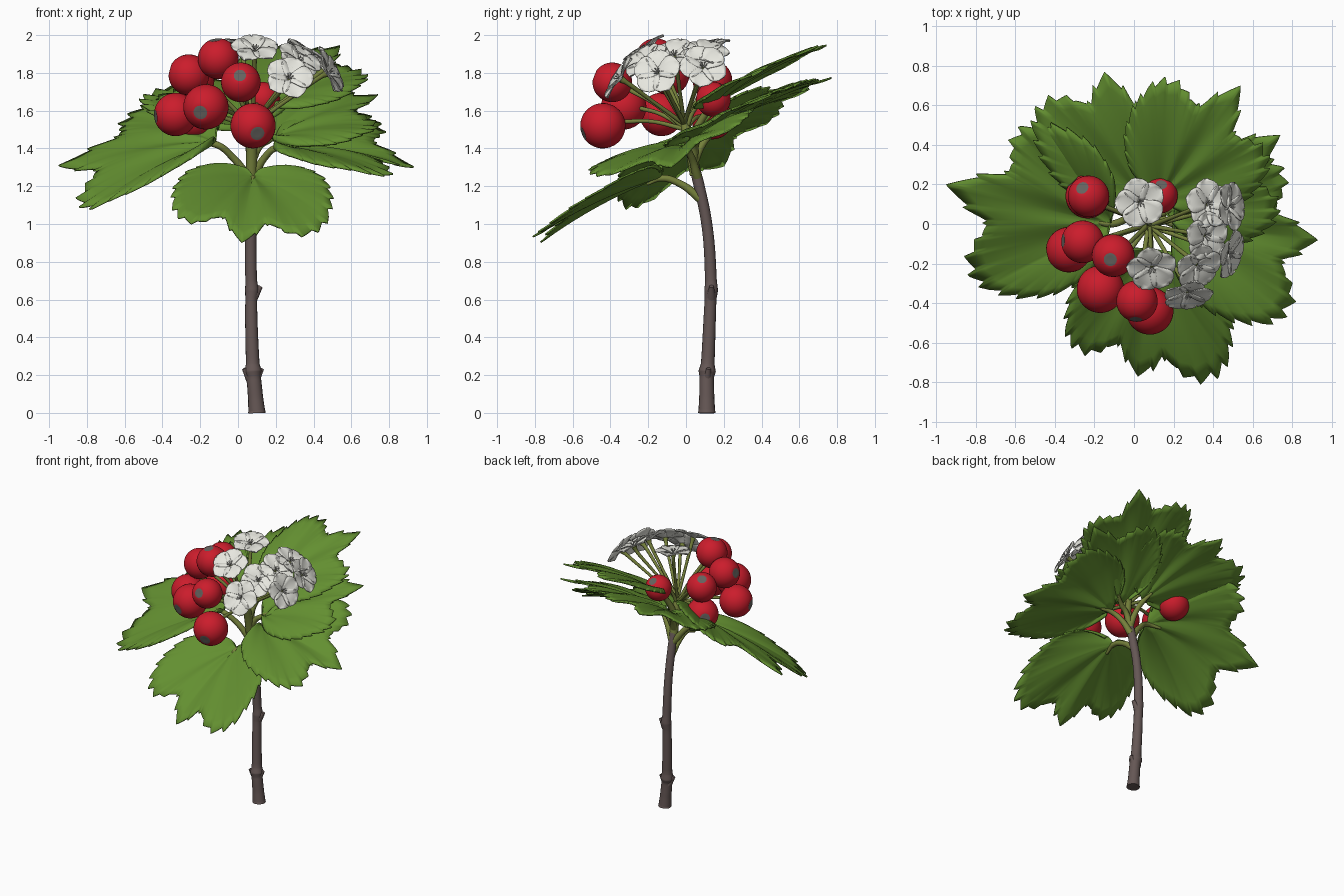
import bpy, bmesh, math
from mathutils import Vector, Matrix

if "Cube" in bpy.data.objects:
    bpy.data.objects.remove(bpy.data.objects["Cube"])


def mat(name, rgb):
    m = bpy.data.materials.new(name)
    m.diffuse_color = (*rgb, 1)
    m.use_nodes = True
    m.node_tree.nodes["Principled BSDF"].inputs["Base Color"].default_value = m.diffuse_color
    return m


LEAF = mat("leaf green", (0.125, 0.275, 0.03))
STALK = mat("stalk olive", (0.18, 0.22, 0.045))
BARK = mat("bark brown", (0.13, 0.095, 0.09))
RED = mat("berry red", (0.60, 0.012, 0.025))
GREY = mat("calyx grey", (0.13, 0.125, 0.115))
WHITE = mat("petal white", (0.80, 0.80, 0.74))


def add(name, bm, mats, smooth=True):
    me = bpy.data.meshes.new(name)
    bm.to_mesh(me)
    bm.free()
    for m in mats:
        me.materials.append(m)
    for p in me.polygons:
        p.use_smooth = smooth
    ob = bpy.data.objects.new(name, me)
    bpy.context.collection.objects.link(ob)
    return ob


def tube(name, pts, radii, m, sides=4):
    """Smooth tapered tube through the points."""
    cu = bpy.data.curves.new(name, 'CURVE')
    cu.dimensions = '3D'
    cu.bevel_depth = 1
    cu.bevel_resolution = sides
    cu.use_fill_caps = True
    cu.resolution_u = 8
    sp = cu.splines.new('BEZIER')
    sp.bezier_points.add(len(pts) - 1)
    for b, p, r in zip(sp.bezier_points, pts, radii):
        b.co = p
        b.radius = r
        b.handle_left_type = b.handle_right_type = 'AUTO'
    ob = bpy.data.objects.new(name, cu)
    bpy.context.collection.objects.link(ob)
    bpy.context.view_layer.update()
    me = bpy.data.meshes.new_from_object(ob.evaluated_get(bpy.context.evaluated_depsgraph_get()))
    bpy.data.objects.remove(ob)
    me.materials.clear()
    me.materials.append(m)
    for p in me.polygons:
        p.use_smooth = True
    bpy.context.collection.objects.link(bpy.data.objects.new(name, me))


def lerp_table(tab, x):
    for (x0, y0), (x1, y1) in zip(tab, tab[1:]):
        if x <= x1:
            return y0 + (y1 - y0) * (x - x0) / (x1 - x0)
    return tab[-1][1]


def frame(pos, direction):
    q = Vector(direction).to_track_quat('Z', 'Y')
    return Matrix.Translation(pos) @ q.to_matrix().to_4x4()


# Woody stem with swollen nodes and buds
tube("stem", [(0.10, 0.11, 0), (0.093, 0.11, 0.08), (0.083, 0.11, 0.19), (0.08, 0.112, 0.22), (0.078, 0.115, 0.26),
              (0.07, 0.13, 0.6), (0.073, 0.133, 0.65), (0.07, 0.132, 0.7), (0.068, 0.113, 0.98), (0.07, 0.07, 1.2),
              (0.072, 0.045, 1.3)],
     [0.045, 0.04, 0.038, 0.046, 0.036, 0.031, 0.036, 0.031, 0.029, 0.029, 0.028], BARK, 6)
tube("stem_foot", [(0.10, 0.11, 0.0), (0.10, 0.11, 0.022)], [0.047, 0.042], BARK, 6)
for i, (p, q) in enumerate([((0.07, 0.115, 0.17), (0.032, 0.10, 0.235)), ((0.09, 0.11, 0.17), (0.127, 0.12, 0.235)),
                            ((0.08, 0.133, 0.61), (0.12, 0.135, 0.67))]):
    tube("bud_%d" % i, [p, q], [0.026, 0.012], BARK)
# Green flower stalk on top of the stem
HUB = Vector((0.075, 0.0, 1.5))
tube("flower_stalk", [(0.071, 0.05, 1.26), (0.073, 0.025, 1.4), HUB, (0.08, -0.015, 1.56)],
     [0.03, 0.029, 0.028, 0.012], STALK)

# Lobed, toothed leaves: (attach, blade base, tip x/y, slopes, side fold, margin lift, left and right lobe scale)
OUTLINE = [(0, 1.0), (6, 0.95), (10, 0.87), (14, 0.82), (18, 0.92), (26, 1.03), (34, 1.05), (42, 0.98),
           (52, 0.83), (62, 0.68), (72, 0.51), (82, 0.34), (90, 0.10)]


def leaf(name, attach, base, tip, slope, fold, lift, left, right):
    base = Vector(base)
    d = Vector(tip) - base.xy
    length, ang0 = d.length, math.atan2(d.y, d.x)
    n, rings = 180, 8
    bm = bmesh.new()

    def point(j, s):
        deg = -90 + 180 * j / n
        a = abs(deg)
        k = left if deg > 0 else right
        r = lerp_table(OUTLINE, a) * (1 + (k - 1) * min(1, a / 20))
        r *= 1 - 0.07 * ((a / 6.5) % 1.0) * s ** 6                 # teeth
        r *= length * s
        th = ang0 + math.radians(deg)
        x, y = r * math.cos(th), r * math.sin(th)
        side = abs(r * math.sin(math.radians(deg)))
        z = slope[0] * x + slope[1] * y + fold * side
        z += lift * r * max(0, (a - 40) / 50)                       # raised margin near the base
        z += 0.18 * length * s * (1 - s)                            # arch
        z -= 0.02 * s * math.cos(math.radians(a * 12)) * max(0, 1 - a / 70)  # pleats
        return bm.verts.new(base + Vector((x, y, z)))

    centre = bm.verts.new(base)
    grid = [[point(j, (i + 1) / rings) for i in range(rings)] for j in range(n + 1)]
    for A, B in zip(grid, grid[1:]):
        bm.faces.new((centre, A[0], B[0]))
        for i in range(rings - 1):
            bm.faces.new((A[i], A[i + 1], B[i + 1], B[i]))
    ob = add(name, bm, [LEAF])
    so = ob.modifiers.new("thickness", 'SOLIDIFY')
    so.thickness = 0.009
    so.offset = 0
    # Petiole running a little way under the blade
    attach = Vector(attach)
    inner = base + Vector((d.x, d.y, slope[0] * d.x + slope[1] * d.y)) * 0.12
    mid = attach.lerp(base, 0.5) + Vector((0, 0, 0.02))
    tube(name + "_petiole", [attach, mid, base - Vector((0, 0, 0.008)), inner],
         [0.024, 0.019, 0.018, 0.008], STALK)


leaf("leaf_front", (0.07, 0.08, 1.13), (0.08, -0.13, 1.25), (0.02, -0.77), (0, 0.51), 0.12, 0.25, 1.1, 0.95)
leaf("leaf_left", (0.06, 0.06, 1.24), (-0.12, 0.0, 1.43), (-0.95, 0.2), (0.26, 0.57), 0.0, 0.45, 0.86, 0.76)
leaf("leaf_right", (0.08, 0.06, 1.25), (0.20, 0.0, 1.41), (0.93, -0.08), (-0.08, 0.38), 0.19, 0.1, 0.82, 0.97)
leaf("leaf_back_left", (0.07, 0.04, 1.32), (0.04, 0.14, 1.49), (-0.15, 0.77), (0.06, 0.5), 0.02, 0.2, 1.03, 0.82)
leaf("leaf_back_right", (0.075, 0.02, 1.42), (0.13, 0.13, 1.62), (0.54, 0.70), (0.1, 0.53), 0.02, 0.1, 0.84, 0.82)
leaf("leaf_right_rear", (0.075, 0.04, 1.34), (0.16, 0.06, 1.45), (0.74, 0.45), (0.1, 0.50), 0.03, 0.1, 0.82, 0.8)

# Berries with a grey calyx scar, each on a stalk: (centre, radius, scar direction)
BERRIES = [((0.08, -0.44, 1.52), 0.12, (0.2, -0.9, -0.35)), ((-0.17, -0.33, 1.62), 0.12, (-0.25, -0.9, -0.25)),
           ((-0.33, -0.13, 1.58), 0.115, (-0.95, -0.2, -0.1)), ((-0.26, -0.09, 1.79), 0.108, (-0.95, 0.05, 0.25)),
           ((-0.105, -0.16, 1.875), 0.108, (-0.15, -0.2, 1)), ((0.015, -0.39, 1.75), 0.105, (-0.05, -0.9, 0.35)),
           ((-0.23, 0.14, 1.76), 0.105, (-0.3, 0.4, 0.8)), ((-0.235, 0.14, 1.56), 0.112, (-0.6, 0.6, 0.1)),
           ((0.13, 0.145, 1.66), 0.092, (0.1, 0.6, 0.75))]
for i, (c, r, out) in enumerate(BERRIES):
    c = Vector(c)
    out = Vector(out).normalized()
    bm = bmesh.new()
    bmesh.ops.create_uvsphere(bm, u_segments=32, v_segments=20, radius=r)
    for f in bm.faces:
        if f.calc_center_median().z > r * 0.95:
            f.material_index = 1
    for v in bm.verts:                                   # dimpled scar
        if v.co.z > r * 0.98:
            v.co.z -= r * 0.06
    bm.transform(frame(c, out))
    add("berry_%d" % i, bm, [RED, GREY])
    end = c - (c - Vector((0.06, -0.05, 1.6))).normalized() * r * 0.9
    mid = HUB.lerp(end, 0.55) + Vector((0, 0, 0.02))
    tube("berry_stalk_%d" % i, [HUB, mid, end], [0.013, 0.011, 0.012], STALK, 3)

# Five-petalled flowers on stalks: (centre, facing direction)
FLOWERS = [((0.03, 0.11, 1.94), (0.1, -0.15, 1)), ((0.09, -0.22, 1.92), (0.05, -0.6, 0.9)),
           ((0.32, -0.21, 1.86), (0.45, -0.5, 0.7)), ((0.27, -0.35, 1.77), (0.15, -0.85, 0.5)),
           ((0.48, -0.15, 1.80), (0.9, -0.25, 0.4)), ((0.48, 0.09, 1.83), (0.85, 0.1, 0.5)),
           ((0.37, 0.10, 1.90), (0.45, 0.1, 0.9)), ((0.36, -0.06, 1.89), (0.55, -0.15, 0.8))]
for i, (c, face) in enumerate(FLOWERS):
    c = Vector(c)
    face = Vector(face).normalized()
    M = frame(c, face)
    bm = bmesh.new()
    for p in range(5):
        turn = Matrix.Rotation(math.tau * p / 5 + i * 0.4, 4, 'Z')
        prev = None
        for s in range(9):                               # petal: rounded, cupped strip
            t = s / 8
            w = 0.065 * math.sin(math.pi * min(1, 0.06 + 0.935 * t ** 1.45)) ** 0.6
            row = []
            for u in (-1, -0.5, 0, 0.5, 1):
                z = 0.010 * u * u + 0.018 * math.sin(t * 2.4) - 0.008 + 0.002 * p
                row.append(bm.verts.new(turn @ Vector((0.006 + 0.122 * t, u * w, z))))
            if prev:
                for a in range(4):
                    bm.faces.new((prev[a], row[a], row[a + 1], prev[a + 1]))
            prev = row
    bm.transform(M)
    ob = add("flower_%d" % i, bm, [WHITE])
    so = ob.modifiers.new("thickness", 'SOLIDIFY')
    so.thickness = 0.005
    # Stamens
    bm = bmesh.new()
    for k in range(6):
        a = math.tau * k / 6
        spot = Vector((0.016 * math.cos(a), 0.016 * math.sin(a), 0.026))
        bmesh.ops.create_icosphere(bm, subdivisions=1, radius=0.004, matrix=Matrix.Translation(spot))
        bmesh.ops.create_cone(bm, segments=5, radius1=0.002, radius2=0.002, depth=0.03,
                              matrix=frame(spot * 0.5, spot))
    bm.transform(M)
    add("stamens_%d" % i, bm, [WHITE])
    # Green cup and stalk
    start = HUB + Vector((0.005, -0.01, 0.03))
    mid = start.lerp(c, 0.55) - face * 0.02
    tube("flower_stalk_%d" % i, [start, mid, c - face * 0.035, c - face * 0.008],
         [0.012, 0.010, 0.013, 0.02], STALK, 3)
